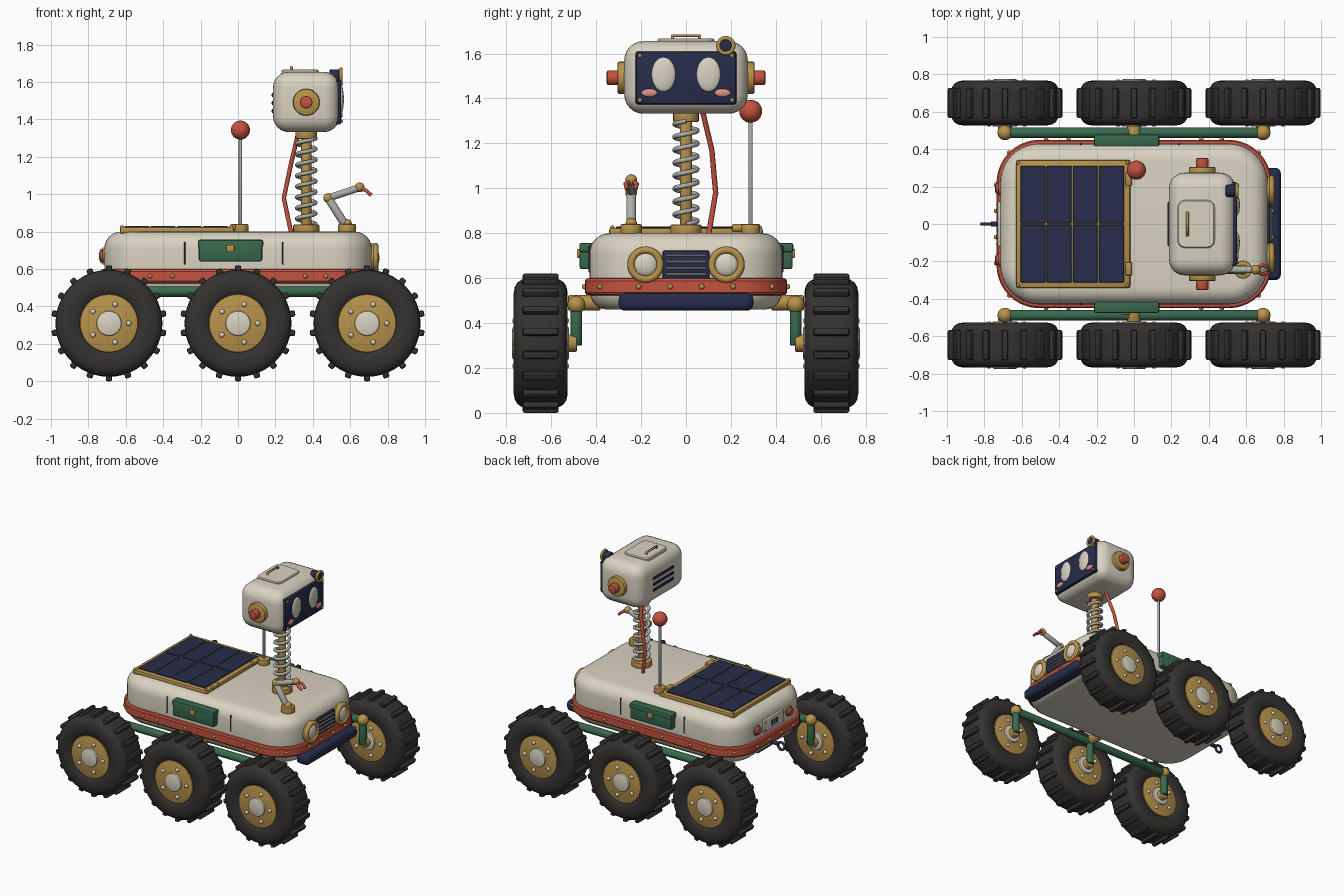
import bpy, bmesh
from math import sin, cos, pi
from mathutils import Vector, Matrix

if "Cube" in bpy.data.objects:
    bpy.data.objects.remove(bpy.data.objects["Cube"])

COLORS = dict(cream=(.70, .65, .54), gold=(.48, .29, .07), red=(.55, .085, .05), green=(.04, .14, .075),
              navy=(.02, .026, .07), rubber=(.035, .031, .03), steel=(.42, .42, .40), pink=(.75, .28, .24))
MATS = {}
for key, rgb in COLORS.items():
    MATS[key] = bpy.data.materials.new(key)
    MATS[key].diffuse_color = (*rgb, 1)


def make(name, mat, bm):
    bmesh.ops.remove_doubles(bm, verts=bm.verts, dist=1e-5)
    bmesh.ops.recalc_face_normals(bm, faces=bm.faces)
    me = bpy.data.meshes.new(name)
    bm.to_mesh(me)
    bm.free()
    me.materials.append(MATS[mat])
    me.shade_smooth()
    me.set_sharp_from_angle(angle=0.6)
    ob = bpy.data.objects.new(name, me)
    bpy.context.collection.objects.link(ob)
    return ob


def loft(name, mat, rings, closed=False):
    bm = bmesh.new()
    vs = [[bm.verts.new(p) for p in ring] for ring in rings]
    n, m = len(vs), len(vs[0])
    for i in range(n if closed else n - 1):
        a, b = vs[i], vs[(i + 1) % n]
        for j in range(m):
            k = (j + 1) % m
            bm.faces.new((a[j], a[k], b[k], b[j]))
    if not closed:
        bm.faces.new(vs[0])
        bm.faces.new(vs[-1])
    return make(name, mat, bm)


def lathe(name, mat, prof, base, axis, n=32, closed=False):
    q = Vector(axis).to_track_quat('Z', 'Y')
    rings = [[Vector(base) + q @ Vector((r * cos(2 * pi * j / n), r * sin(2 * pi * j / n), h))
              for j in range(n)] for r, h in prof]
    return loft(name, mat, rings, closed)


def cyl(name, mat, p0, p1, r, b=.006, n=28):
    d = Vector(p1) - Vector(p0)
    L = d.length
    return lathe(name, mat, [(r - b, 0), (r - b * .3, b * .3), (r, b), (r, L - b), (r - b * .3, L - b * .3), (r - b, L)], p0, d, n)


def torus(name, mat, c, axis, R, r):
    prof = [(R + r * cos(2 * pi * k / 12), r * sin(2 * pi * k / 12)) for k in range(12)]
    return lathe(name, mat, prof, c, axis, 32, True)


def balls(name, mat, centres, r, seg=20):
    s = r if isinstance(r, tuple) else (r, r, r)
    bm = bmesh.new()
    for c in centres:
        bmesh.ops.create_uvsphere(bm, u_segments=seg, v_segments=seg // 2, radius=1,
                                  matrix=Matrix.Translation(c) @ Matrix.Diagonal((*s, 1)))
    return make(name, mat, bm)


def box(name, mat, lo, hi, b=.008, seg=2):
    lo, hi = Vector(lo), Vector(hi)
    bm = bmesh.new()
    bmesh.ops.create_cube(bm, size=1, matrix=Matrix.Translation((lo + hi) / 2) @ Matrix.Diagonal((*(hi - lo), 1)))
    bmesh.ops.bevel(bm, geom=bm.edges[:], offset=b, segments=seg, profile=.5, affect='EDGES')
    return make(name, mat, bm)


def tube(name, mat, pts, r):
    cu = bpy.data.curves.new(name, 'CURVE')
    cu.dimensions, cu.bevel_depth, cu.bevel_resolution, cu.use_fill_caps = '3D', r, 3, True
    sp = cu.splines.new('POLY')
    sp.points.add(len(pts) - 1)
    for p, co in zip(sp.points, pts):
        p.co = (*co, 1)
    cu.materials.append(MATS[mat])
    ob = bpy.data.objects.new(name, cu)
    bpy.context.collection.objects.link(ob)


def rounded_rect(hx, hy, r, z, n=10, cx=0):
    out = []
    for q, (sx, sy) in enumerate([(1, 1), (-1, 1), (-1, -1), (1, -1)]):
        for k in range(n + 1):
            a = (q + k / n) * pi / 2
            out.append((cx + sx * (hx - r) + r * cos(a), sy * (hy - r) + r * sin(a), z))
    return out


# Hull, lofted from rounded rectangles (inset, height)
hull = [(.075, .46), (.045, .467), (.02, .487), (.005, .515), (0, .54), (0, .71)]
hull += [(.09 * (1 - cos(k * pi / 12)), .71 + .09 * sin(k * pi / 12)) for k in range(1, 7)]
loft('hull', 'cream', [rounded_rect(.715 - i, .43 - i, .21 - i, z) for i, z in hull])
belt = [(.01, .522), (-.013, .526), (-.02, .536), (-.02, .588), (-.013, .598), (.01, .602)]
loft('hull_belt', 'red', [rounded_rect(.715 - i, .43 - i, .21 - i, z) for i, z in belt])
rivets = [(x, s * .452, .562) for x in (-.47, -.35, -.12, .12, .36, .47) for s in (-1, 1)]
rivets += [(s * .737, y, .562) for y in (-.21, -.07, .07, .21) for s in (-1, 1)]
rivets += [(sx * (.505 + .23 * .707), sy * (.22 + .23 * .707), .562) for sx in (-1, 1) for sy in (-1, 1)]
balls('belt_rivets', 'gold', rivets, .012, 12)

# Solar panel
box('solar_frame', 'gold', (-.632, -.342, .79), (-.02, .342, .824), .01)
for i in range(4):
    for j in range(2):
        x, y = -.607 + i * .14, -.312 + j * .315
        box('solar_cell', 'navy', (x, y, .81), (x + .133, y + .308, .829), .003, 1)
for y in (-.24, .24):
    cyl('panel_hinge', 'gold', (-.028, y - .035, .823), (-.028, y + .035, .823), .018)
balls('panel_screws', 'gold', [(x, y, .825) for x in (-.62, -.035) for y in (-.328, .328)], .01, 12)

# Side boxes and panel seams
for s in (-1, 1):
    y0, y1 = sorted((s * .41, s * .475))
    box('side_box', 'green', (-.21, y0, .64), (.13, y1, .755), .012)
    box('side_box_lid', 'green', (-.215, y0, .715), (.135, y1 + .003 * (s > 0), .757), .01)
    box('side_latch', 'gold', (-.062, min(s * .46, s * .486), .69), (-.02, max(s * .46, s * .486), .73), .006)
    for x in (-.285, .24):
        box('side_seam', 'rubber', (x - .004, min(s * .42, s * .433), .625), (x + .004, max(s * .42, s * .433), .745), .002, 1)

# Headlights, grille, bumper
for s in (-1, 1):
    y = s * .18
    cyl('headlight_cup', 'gold', (.69, y, .66), (.735, y, .66), .076)
    torus('headlight_ring', 'gold', (.735, y, .66), (1, 0, 0), .065, .016)
    balls('headlight_lens', 'cream', [(.732, y, .66)], (.024, .053, .053), 28)
box('grille', 'navy', (.69, -.105, .594), (.73, .105, .723), .01)
for k in range(4):
    z = .617 + k * .028
    box('grille_bar', 'steel', (.72, -.09, z - .005), (.738, .09, z + .005), .003, 1)
box('bumper', 'navy', (.68, -.3, .455), (.785, .3, .535), .03, 4)

# Rear plate, tail lights, tow hook
box('rear_plate', 'cream', (-.73, -.12, .625), (-.70, .12, .715), .008)
for k in range(3):
    box('rear_slot', 'navy', (-.734, -.04 + k * .03, .65), (-.72, -.022 + k * .03, .69), .003, 1)
balls('plate_screws', 'gold', [(-.73, y, z) for y in (-.105, .105) for z in (.64, .70)], .008, 12)
for s in (-1, 1):
    cyl('tail_light_rim', 'gold', (-.69, s * .19, .67), (-.724, s * .19, .67), .038)
    cyl('tail_light', 'red', (-.70, s * .19, .67), (-.742, s * .19, .67), .028, .01)
cyl('tow_stub', 'navy', (-.66, 0, .51), (-.765, 0, .51), .014)
torus('tow_hook', 'navy', (-.787, 0, .50), (0, 1, 0), .027, .009)

# Neck with spring
NX = .365
cyl('neck_base', 'gold', (NX, 0, .79), (NX, 0, .838), .07)
cyl('neck_post', 'gold', (NX, 0, .82), (NX, 0, 1.35), .027)
cyl('neck_collar', 'gold', (NX, 0, 1.295), (NX, 0, 1.345), .057)
N = 8 * 18
tube('neck_spring', 'steel', [(NX + .05 * cos(2 * pi * k / 18), .05 * sin(2 * pi * k / 18), .84 + .46 * k / N)
                              for k in range(N + 1)], .011)
tube('neck_cable', 'red', [(.33, .07, 1.36), (.285, .115, 1.17), (.245, .132, .98), (.285, .10, .79)], .012)

# Head
box('head', 'cream', (.187, -.275, 1.332), (.543, .275, 1.655), .085, 6)
box('face_screen', 'navy', (.505, -.225, 1.373), (.552, .225, 1.61), .012)
balls('face_screws', 'gold', [(.552, y, z) for y in (-.205, .205) for z in (1.392, 1.59)], .01, 12)
for s in (-1, 1):
    balls('eye', 'cream', [(.55, s * .1, 1.507)], (.016, .054, .077), 28)
    balls('cheek', 'pink', [(.551, s * .163, 1.425)], (.009, .036, .018))
    cyl('ear_disc', 'gold', (NX, s * .25, 1.492), (NX, s * .306, 1.492), .072, .01)
    cyl('ear_knob', 'red', (NX, s * .29, 1.492), (NX, s * .353, 1.492), .033, .008)
cyl('lens_tube', 'navy', (.49, .177, 1.635), (.553, .177, 1.635), .033)
torus('lens_ring', 'gold', (.55, .177, 1.635), (1, 0, 0), .034, .009)
loft('head_hatch', 'cream', [rounded_rect(.1 - i, .128 - i, .04 - i, z, 6, .332)
                             for i, z in ((0, 1.64), (0, 1.66), (.006, 1.666))])
tube('hatch_handle', 'gold', [(.285, -.06, 1.66), (.285, -.06, 1.68), (.285, .06, 1.68), (.285, .06, 1.66)], .008)
for z in (1.445, 1.488, 1.531):
    box('head_vent', 'navy', (.18, -.12, z - .011), (.2, .12, z + .011), .006)

# Antenna
cyl('antenna_base', 'gold', (.013, .288, .79), (.013, .288, .84), .042)
cyl('antenna_rod', 'steel', (.013, .288, .82), (.013, .288, 1.33), .009, .002, 12)
balls('antenna_ball', 'red', [(.013, .288, 1.343)], .051, 28)

# Little arm
AY = -.244
cyl('arm_base', 'gold', (.583, AY, .79), (.583, AY, .84), .048)
cyl('arm_lower', 'steel', (.583, AY, .82), (.482, AY, .98), .022)
cyl('arm_upper', 'steel', (.482, AY, .98), (.65, AY, 1.035), .019)
balls('arm_joints', 'gold', [(.583, AY, .842), (.482, AY, .98), (.65, AY, 1.037)], .026)
for s in (-1, 1):
    tube('arm_claw', 'red', [(.65, AY, 1.035), (.685, AY + s * .025, 1.02), (.712, AY + s * .018, .995)], .01)

# Suspension
for s in (-1, 1):
    y = s * .488
    cyl('rocker_beam', 'green', (-.69, y, .48), (.69, y, .48), .028)
    cyl('rocker_pivot', 'gold', (0, s * .38, .49), (0, s * .525, .49), .034)
    balls('rocker_joints', 'gold', [(x, y, .482) for x in (-.69, .69)], .04)
    for x in (-.69, 0, .69):
        cyl('wheel_leg', 'green', (x, y, .48), (x, y, .30), .026)
        cyl('axle', 'gold', (x, s * .485, .31), (x, s * .60, .31), .038)

# Wheel, modelled once at the origin and copied to six places
half = [(.15, .10), (.165, .112), (.19, .119), (.225, .12), (.252, .115), (.272, .102), (.283, .084), (.286, .06)]
tyre = half + [(r, -h) for r, h in reversed(half)]
parts = [lathe('wheel_tyre', 'rubber', tyre, (0, 0, 0), (0, 1, 0), 48, True),
         cyl('wheel_rim', 'gold', (0, -.112, 0), (0, .112, 0), .156, .008, 40),
         cyl('wheel_cap', 'cream', (0, -.127, 0), (0, .127, 0), .067, .008)]
parts.append(balls('wheel_bolts', 'cream', [(.106 * cos(2 * pi * k / 5), s * .113, .106 * sin(2 * pi * k / 5))
                                            for k in range(5) for s in (-1, 1)], .014, 12))
bm = bmesh.new()
for k in range(18):
    M = Matrix.Rotation(2 * pi * k / 18, 4, 'Y') @ Matrix.Translation((0, 0, .292)) @ Matrix.Diagonal((.034, .16, .036, 1))
    bmesh.ops.create_cube(bm, size=1, matrix=M)
bmesh.ops.bevel(bm, geom=bm.edges[:], offset=.009, segments=2, profile=.5, affect='EDGES')
parts.append(make('wheel_treads', 'rubber', bm))
spots = [(x, s * .647, .31) for x in (-.69, 0, .69) for s in (-1, 1)]
for ob in parts:
    ob.location = spots[0]
    for p in spots[1:]:
        c = ob.copy()
        c.location = p
        bpy.context.collection.objects.link(c)

for m in bpy.data.materials:
    if m.users and not m.is_grease_pencil:
        m.use_nodes = True
        m.node_tree.nodes["Principled BSDF"].inputs["Base Color"].default_value = m.diffuse_color
